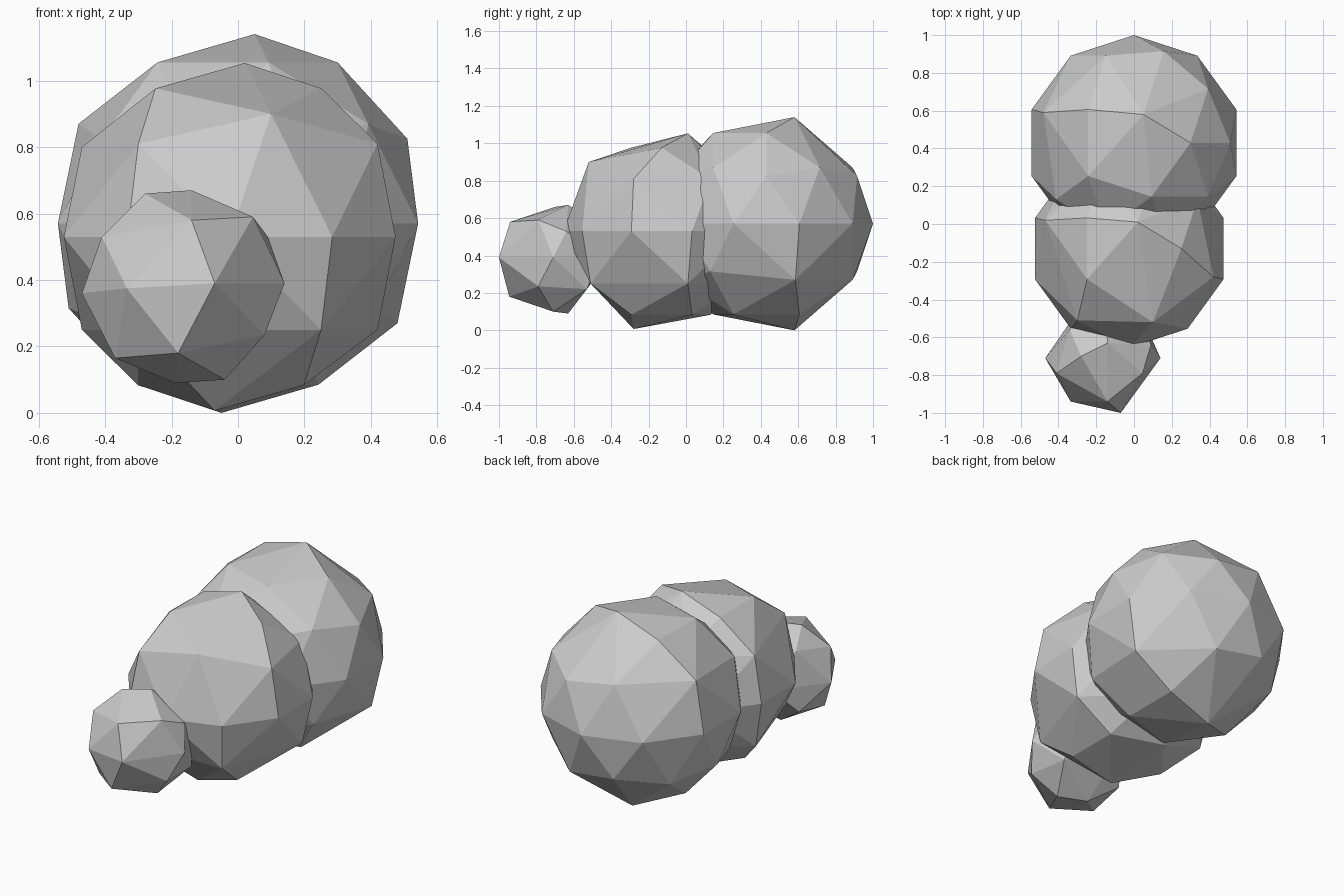
import bpy, bmesh
from mathutils import Vector, Matrix

if "Cube" in bpy.data.objects:
    bpy.data.objects.remove(bpy.data.objects["Cube"])


def hull_object(name, points):
    """Flat-shaded convex lump around a set of points."""
    bm = bmesh.new()
    for p in points:
        bm.verts.new(p)
    bmesh.ops.convex_hull(bm, input=bm.verts[:])
    loose = [v for v in bm.verts if not v.link_faces]
    bmesh.ops.delete(bm, geom=loose, context='VERTS')
    bmesh.ops.recalc_face_normals(bm, faces=bm.faces[:])
    mesh = bpy.data.meshes.new(name)
    bm.to_mesh(mesh)
    bm.free()
    obj = bpy.data.objects.new(name, mesh)
    bpy.context.collection.objects.link(obj)
    return obj


def reduced_ball(name, centre, radius, merged):
    """Icosphere in which the corners near each merged point collapse into it."""
    bm = bmesh.new()
    bmesh.ops.create_icosphere(bm, subdivisions=2, radius=radius,
                               matrix=Matrix.Translation(centre))
    merged = [Vector(p) for p in merged]
    kept = [v.co.copy() for v in bm.verts
            if all((v.co - p).length > 0.4 * radius for p in merged)]
    bm.free()
    return hull_object(name, kept + merged)


# Large rear segment
reduced_ball("rear_body", (0, 0.43, 0.57), 0.57, [
    (0.05, 0.58, 1.14), (-0.05, 0.58, 0.0),
    (0.48, 0.585, 0.27), (-0.48, 0.59, 0.87)])

# Middle segment, more strongly faceted
reduced_ball("middle_body", (-0.025, -0.13, 0.53), 0.525, [
    (0.02, 0.01, 1.053), (-0.07, -0.28, 0.007),
    (0.42, -0.28, 0.81), (0.10, -0.52, 0.90),
    (-0.30, -0.51, 0.81), (-0.47, 0.02, 0.80),
    (0.25, -0.51, 0.25), (0.42, 0.01, 0.25),
    (-0.30, -0.51, 0.25), (-0.47, 0.01, 0.25)])

# Small front segment, offset to one side
hull_object("head", [
    (-0.07, -1.0, 0.39), (-0.335, -0.94, 0.375), (-0.18, -0.945, 0.18),
    (-0.14, -0.94, 0.58), (0.045, -0.79, 0.59), (-0.41, -0.79, 0.53),
    (0.14, -0.71, 0.39), (-0.47, -0.71, 0.36), (-0.37, -0.79, 0.165),
    (0.08, -0.79, 0.235), (-0.14, -0.63, 0.67), (-0.28, -0.70, 0.66),
    (-0.19, -0.63, 0.09), (-0.04, -0.71, 0.10), (0.09, -0.64, 0.53),
    (-0.34, -0.56, 0.57), (-0.36, -0.56, 0.21), (0.06, -0.53, 0.22),
    (-0.27, -0.42, 0.37), (0.03, -0.46, 0.39), (-0.15, -0.46, 0.56)])
